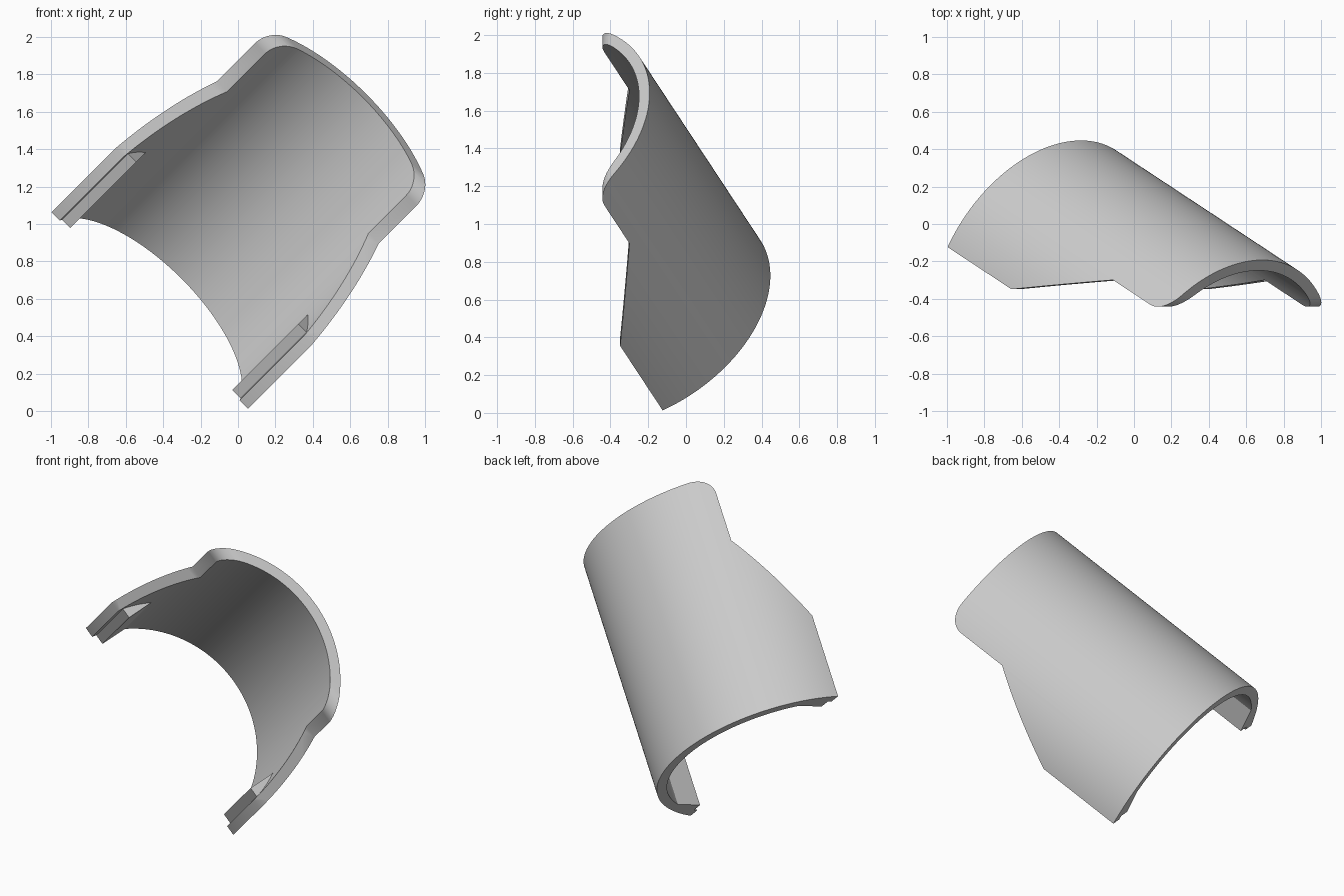
import bpy
import bmesh
from math import sin, cos, acos, asin, pi, radians, sqrt
from mathutils import Matrix, Vector

OUTER, INNER = 0.753, 0.691        # radii of the curved cover
P0, P1 = 0.095, 1.607              # start and end along the axis
LOW, HIGH = 0.124, 0.438           # heights of the two side edges above the axis
FILLET = 0.108

cube = bpy.data.objects.get("Cube")
if cube:
    bpy.data.objects.remove(cube, do_unlink=True)

grey = bpy.data.materials.new("light_grey")
grey.use_nodes = True
grey.diffuse_color = (0.6, 0.6, 0.6, 1)
grey.node_tree.nodes["Principled BSDF"].inputs["Base Color"].default_value = (0.6, 0.6, 0.6, 1)

# Tilted frame: across the arch, along its axis, up through its crown
tilt = radians(25)
h = 1 / sqrt(2)
across = Vector((-h, 0, h))
along = Vector((cos(tilt) * h, -sin(tilt), cos(tilt) * h))
up = across.cross(along)
origin = across * 0.714 - up * 0.216
frame = Matrix((across, along, up)).transposed().to_4x4()
frame.translation = origin


def arc(radius, start, end, steps, cx=0.0, cy=0.0):
    angles = [start + (end - start) * i / steps for i in range(steps + 1)]
    return [(cx + radius * cos(a), cy + radius * sin(a)) for a in angles]


def prism(name, points, place, vector):
    """Extrude a flat outline; place turns each 2D point into 3D."""
    bm = bmesh.new()
    face = bm.faces.new([bm.verts.new(place(*p)) for p in points])
    moved = bmesh.ops.extrude_face_region(bm, geom=[face])["geom"]
    verts = [g for g in moved if isinstance(g, bmesh.types.BMVert)]
    bmesh.ops.translate(bm, verts=verts, vec=vector)
    bmesh.ops.recalc_face_normals(bm, faces=bm.faces)
    mesh = bpy.data.meshes.new(name)
    bm.to_mesh(mesh)
    bm.free()
    mesh.materials.append(grey)
    obj = bpy.data.objects.new(name, mesh)
    bpy.context.collection.objects.link(obj)
    return obj


# Curved shell: a half ring trimmed by the side outline
ring = arc(OUTER, 0, pi, 96) + arc(INNER, pi, 0, 96)
shell = prism("curved_shell", ring, lambda x, z: (x, P0, z), (0, P1 - P0, 0))
outline = [(P0 - 0.1, LOW), (0.628, LOW), (1.184, HIGH)]
outline += arc(FILLET, -pi / 2, 0, 12, P1 - FILLET, HIGH + FILLET)
outline += [(P1, 1), (P0 - 0.1, 1)]
trim = prism("side_outline_cutter", outline, lambda y, z: (-1, y, z), (2, 0, 0))
trim.hide_render = True

cut = shell.modifiers.new("trim", "BOOLEAN")
cut.operation = "INTERSECT"
cut.solver = "EXACT"
cut.object = trim
bpy.context.view_layer.update()
graph = bpy.context.evaluated_depsgraph_get()
trimmed = bpy.data.meshes.new_from_object(shell.evaluated_get(graph))
shell.modifiers.clear()
shell.data = trimmed
bpy.data.objects.remove(trim, do_unlink=True)

# Inner ribs: fill between the shell and a flat wall at the low edges
parts = [shell]
wall, rib_low, reach = 0.612, 0.151, INNER + 0.003
for side, name in ((1, "left_rib"), (-1, "right_rib")):
    profile = [(wall, rib_low)] + arc(reach, asin(rib_low / reach), acos(wall / reach), 10)
    parts.append(prism(name, profile, lambda x, z: (side * x, P0, z), (0, 0.55, 0)))

for obj in parts:
    obj.matrix_world = frame
    bpy.ops.object.select_all(action="DESELECT")
    obj.select_set(True)
    bpy.context.view_layer.objects.active = obj
    bpy.ops.object.shade_smooth_by_angle(angle=radians(31))
